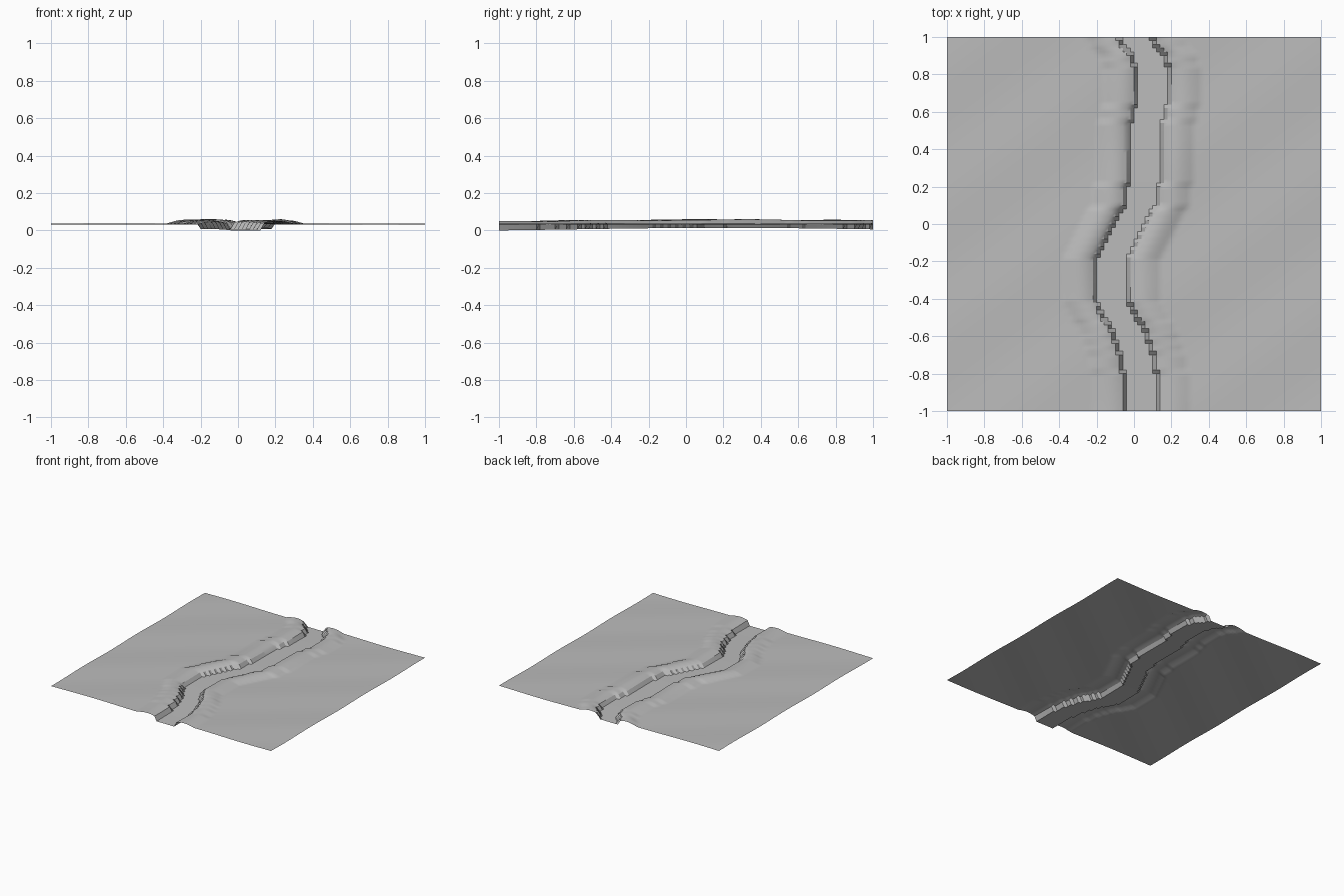
import bpy, bmesh, math

old = bpy.data.objects.get("Cube")
if old:
    bpy.data.objects.remove(old, do_unlink=True)

# One plain grey for the whole ground
grey = bpy.data.materials.new("ground grey")
grey.use_nodes = True
color = (0.5, 0.5, 0.5, 1)
grey.diffuse_color = color
grey.node_tree.nodes["Principled BSDF"].inputs["Base Color"].default_value = color

CELLS = 100
STEP = 2 / CELLS
HALF_BED = 0.09
BANK_WIDTH = 0.17

# Course of the riverbed: (y, centre x)
COURSE = [(-1, 0.035), (-0.8, 0.035), (-0.7, 0.01), (-0.6, -0.02),
          (-0.5, -0.07), (-0.4, -0.125), (-0.2, -0.13), (0.1, 0.03),
          (0.2, 0.05), (0.48, 0.055), (0.65, 0.095), (0.82, 0.105),
          (0.9, 0.07), (1, 0.0)]


def centre(y):
    for (y0, x0), (y1, x1) in zip(COURSE, COURSE[1:]):
        if y <= y1 + 1e-4:
            x = x0 + (x1 - x0) * (y - y0) / (y1 - y0)
            return round(x / STEP) * STEP
    return COURSE[-1][1]


def height(x, y):
    d = abs(x - centre(y))
    swell = math.cos((y - 0.2) * math.pi / 0.8 * 0.5)
    if d < HALF_BED:
        return 0.011 + 0.008 * swell
    # Gentle diagonal waves over the land
    land = 0.04 + 0.0025 * math.sin((y - 0.75 * x) * 9)
    t = (d - HALF_BED) / BANK_WIDTH
    if t < 1:
        land += (0.018 + 0.005 * swell) * math.sin(math.pi * t ** 0.85)
    return land


# Land sheet with sunken riverbed and raised banks
bm = bmesh.new()
bmesh.ops.create_grid(bm, x_segments=CELLS, y_segments=CELLS, size=1)
for v in bm.verts:
    v.co.z = height(v.co.x, v.co.y)
lowest = min(v.co.z for v in bm.verts)
for v in bm.verts:
    v.co.z -= lowest
mesh = bpy.data.meshes.new("river_land")
bm.to_mesh(mesh)
bm.free()
mesh.materials.append(grey)
land = bpy.data.objects.new("river_land", mesh)
bpy.context.collection.objects.link(land)

# Soft land, crisp channel walls
bpy.context.view_layer.objects.active = land
land.select_set(True)
bpy.ops.object.shade_smooth_by_angle(angle=math.radians(30))
